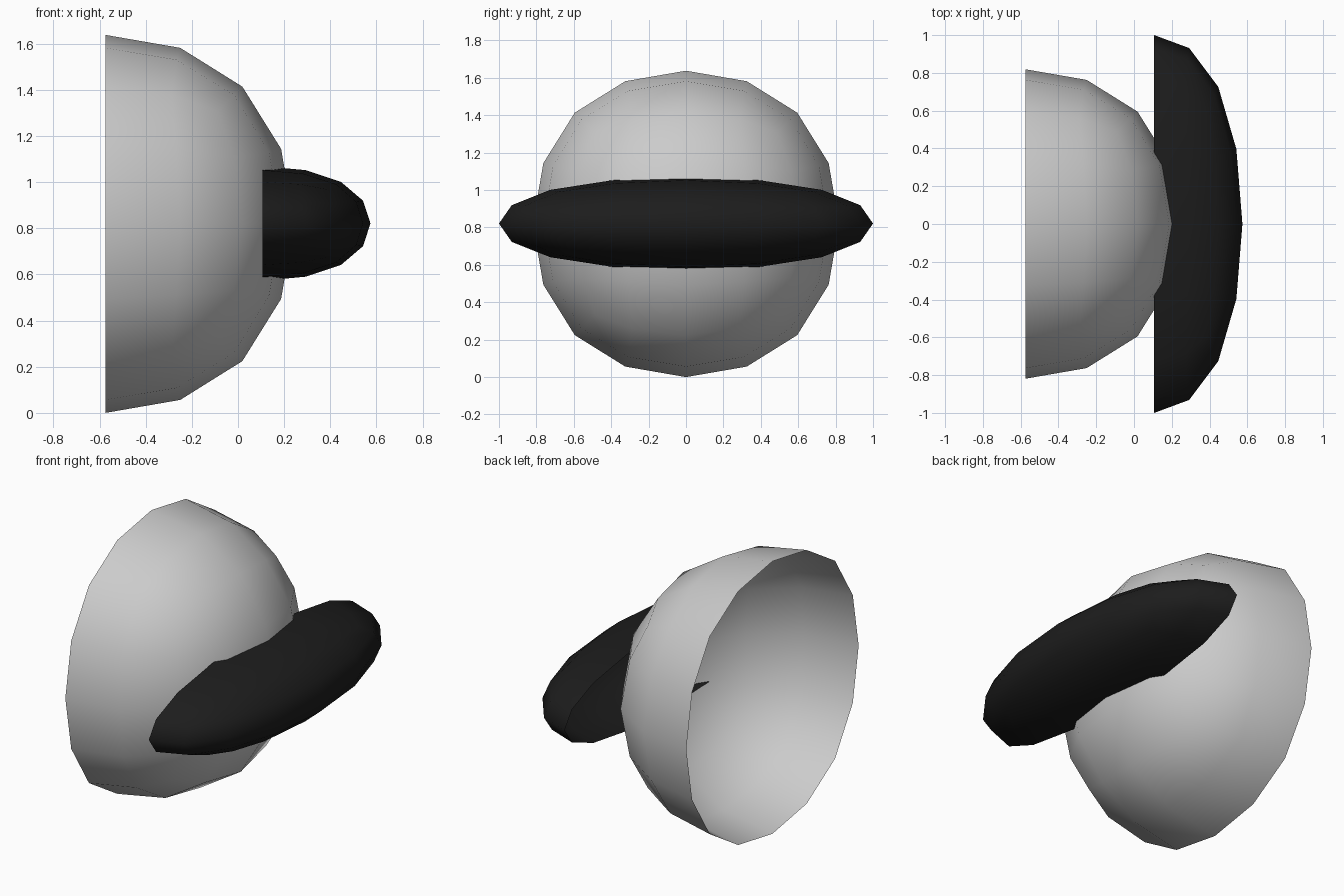
import bpy, bmesh

if "Cube" in bpy.data.objects:
    bpy.data.objects.remove(bpy.data.objects["Cube"])


def half_shell(name, location, radii):
    """Open half of a subdivided rounded cube, bulging towards +x."""
    bpy.ops.mesh.primitive_cube_add(size=2)
    obj = bpy.context.object
    obj.name = name
    sub = obj.modifiers.new("round", "SUBSURF")
    sub.levels = 2
    bpy.ops.object.modifier_apply(modifier=sub.name)

    # cut the back half away and scale to the wanted radii
    bm = bmesh.new()
    bm.from_mesh(obj.data)
    back = [v for v in bm.verts if v.co.x < -0.01]
    bmesh.ops.delete(bm, geom=back, context="VERTS")
    reach = max(v.co.x for v in bm.verts)
    for v in bm.verts:
        v.co = [c / reach * r for c, r in zip(v.co, radii)]
    bm.to_mesh(obj.data)
    bm.free()
    obj.location = location
    bpy.ops.object.shade_smooth()
    return obj


# large grey bowl, open at the back
half_shell("dome", (-0.575, 0, 0.819), (0.818, 0.819, 0.819))

# flat wide black band bulging out of the dome
band = half_shell("band", (0.107, 0, 0.821), (0.467, 1.0, 0.248))
black = bpy.data.materials.new("black")
black.diffuse_color = (0.012, 0.012, 0.012, 1)
black.use_nodes = True
black.node_tree.nodes["Principled BSDF"].inputs["Base Color"].default_value = black.diffuse_color
band.data.materials.append(black)
